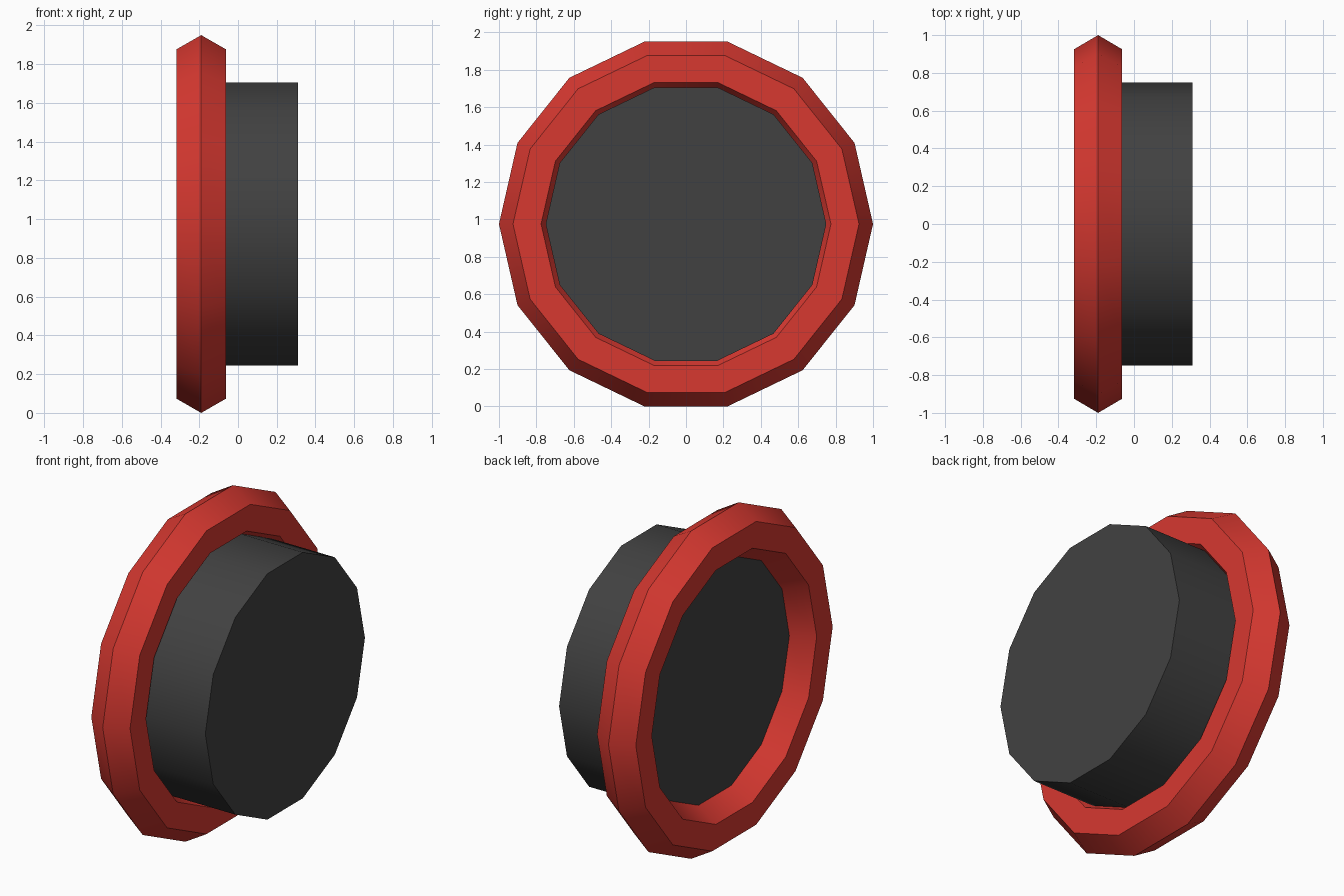
import bpy, bmesh, math

if "Cube" in bpy.data.objects:
    bpy.data.objects.remove(bpy.data.objects["Cube"])

SIDES = 14
CENTRE_Z = math.cos(math.pi / SIDES)   # ring of radius 1 rests on a flat side
RING_X = -0.19


def material(name, rgb):
    m = bpy.data.materials.new(name)
    m.diffuse_color = (*rgb, 1)
    m.use_nodes = True
    m.node_tree.nodes["Principled BSDF"].inputs["Base Color"].default_value = m.diffuse_color
    return m


def lathe(name, profile, mat, closed):
    """Spin (x, radius) points around the x axis; closed loops, or capped ends."""
    bm = bmesh.new()
    loops = []
    for x, r in profile:
        angles = [2 * math.pi * i / SIDES for i in range(SIDES)]
        loops.append([bm.verts.new((x, r * math.cos(a), CENTRE_Z + r * math.sin(a)))
                      for a in angles])
    pairs = list(zip(loops, loops[1:]))
    if closed:
        pairs.append((loops[-1], loops[0]))
    for a, b in pairs:
        for i in range(SIDES):
            j = (i + 1) % SIDES
            bm.faces.new((a[i], a[j], b[j], b[i]))
    if not closed:
        bm.faces.new(loops[0])
        bm.faces.new(loops[-1])
    bmesh.ops.recalc_face_normals(bm, faces=bm.faces[:])
    mesh = bpy.data.meshes.new(name)
    bm.to_mesh(mesh)
    bm.free()
    mesh.materials.append(mat)
    obj = bpy.data.objects.new(name, mesh)
    bpy.context.collection.objects.link(obj)
    bpy.ops.object.select_all(action='DESELECT')
    obj.select_set(True)
    bpy.context.view_layer.objects.active = obj
    bpy.ops.object.shade_smooth_by_angle(angle=math.radians(30))
    return obj


red = material("red", (0.68, 0.04, 0.03))
charcoal = material("charcoal", (0.053, 0.053, 0.053))

# Red rim: six-sided section swept around the axis
section = [(RING_X + 0.147 * math.sin(k * math.pi / 3),
            0.85 + 0.15 * math.cos(k * math.pi / 3)) for k in range(6)]
lathe("rim", section, red, closed=True)

# Dark drum starting at the middle of the rim
lathe("drum", [(RING_X, 0.75), (0.31, 0.75)], charcoal, closed=False)
